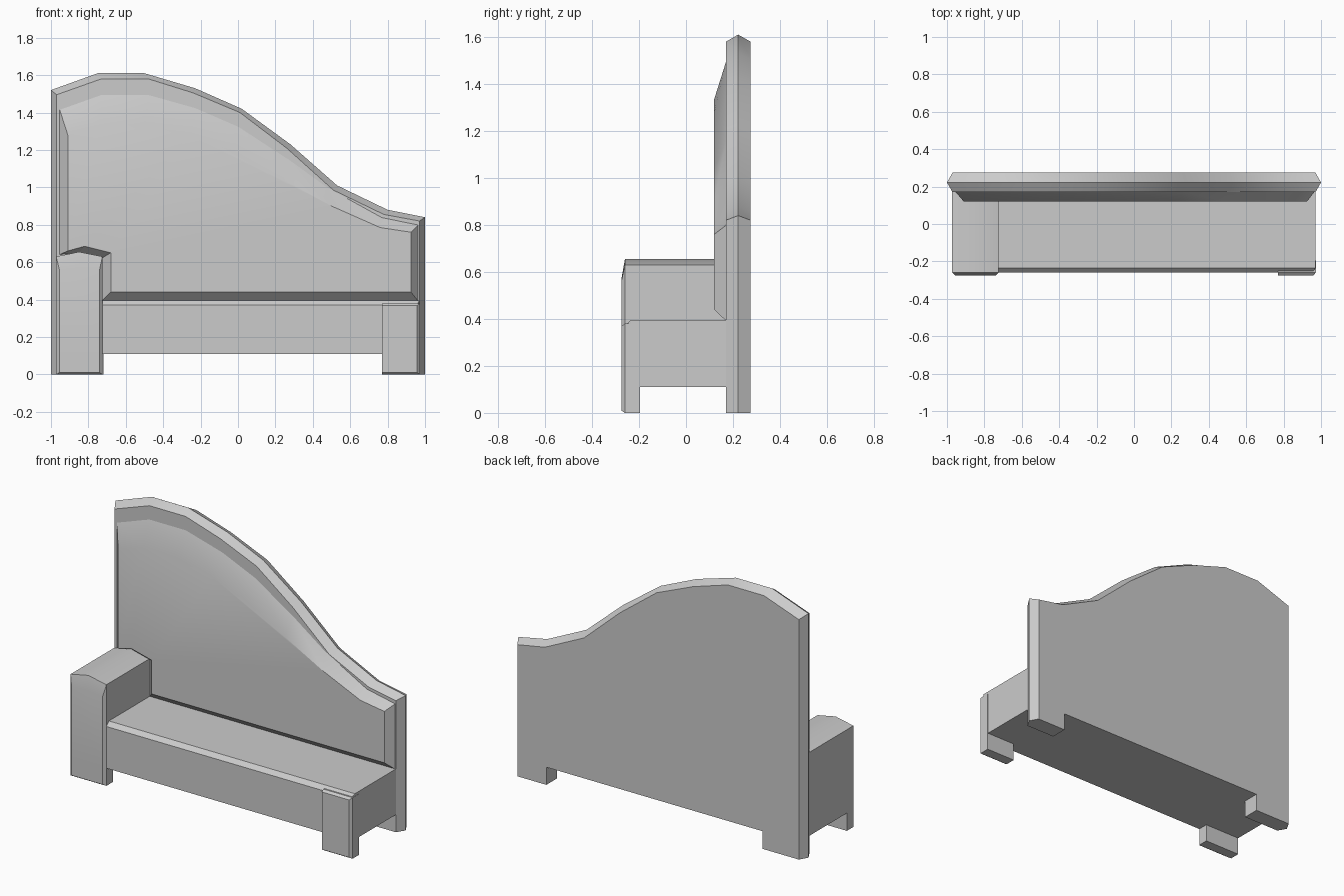
import bpy, bmesh, math

if "Cube" in bpy.data.objects:
    bpy.data.objects.remove(bpy.data.objects["Cube"])


def loft(name, sections):
    """Solid through matching (x, z) outlines, each given with its y."""
    bm = bmesh.new()
    rings = [[bm.verts.new((x, y, z)) for x, z in pts] for y, pts in sections]
    n = len(rings[0])
    for a, b in zip(rings, rings[1:]):
        for i in range(n):
            j = (i + 1) % n
            bm.faces.new((a[i], a[j], b[j], b[i]))
    bm.faces.new(rings[0])
    bm.faces.new(rings[-1])
    bmesh.ops.recalc_face_normals(bm, faces=bm.faces)
    mesh = bpy.data.meshes.new(name)
    bm.to_mesh(mesh)
    bm.free()
    ob = bpy.data.objects.new(name, mesh)
    bpy.context.collection.objects.link(ob)
    bpy.ops.object.select_all(action='DESELECT')
    ob.select_set(True)
    bpy.context.view_layer.objects.active = ob
    bpy.ops.object.shade_smooth_by_angle(angle=math.radians(25))
    return ob


def rect(x0, x1, z0, z1):
    return [(x0, z0), (x1, z0), (x1, z1), (x0, z1)]


# Sweeping back panel with a ridged rim and two rear feet
def back_outline(half, curve):
    return curve + [(half, 0), (0.77, 0), (0.77, 0.11),
                    (-0.72, 0.11), (-0.72, 0), (-half, 0)]


ridge = [(-1, 1.52), (-0.75, 1.61), (-0.5, 1.61), (-0.23, 1.53), (0.02, 1.42),
         (0.28, 1.23), (0.53, 1.01), (0.8, 0.88), (1, 0.84)]
rim = [(-0.97, 1.495), (-0.73, 1.58), (-0.48, 1.58), (-0.24, 1.505), (0.01, 1.40),
       (0.26, 1.21), (0.51, 0.985), (0.78, 0.855), (0.97, 0.82)]
loft("back_panel", [(0.17, back_outline(0.97, rim)),
                    (0.222, back_outline(1.0, ridge)),
                    (0.275, back_outline(0.97, rim))])

# Padded backrest, sloping edges, notched around the armrest
pad_edge = [(-0.955, 1.42), (-0.73, 1.50), (-0.48, 1.50), (-0.23, 1.43), (0, 1.33),
            (0.26, 1.16), (0.48, 1.0), (0.77, 0.84), (0.965, 0.80),
            (0.965, 0.39), (-0.73, 0.39), (-0.73, 0.62), (-0.85, 0.65), (-0.955, 0.64)]
pad_face = [(-0.91, 1.28), (-0.74, 1.335), (-0.50, 1.335), (-0.26, 1.28), (-0.02, 1.19),
            (0.24, 1.04), (0.50, 0.90), (0.76, 0.785), (0.925, 0.76),
            (0.925, 0.44), (-0.68, 0.44), (-0.68, 0.65), (-0.82, 0.685), (-0.91, 0.66)]
loft("back_cushion", [(0.172, pad_edge), (0.12, pad_face)])

# Seat with a softened front edge
loft("seat", [(-0.26, rect(-0.74, 0.955, 0.11, 0.37)),
              (-0.235, rect(-0.74, 0.97, 0.11, 0.395)),
              (0.18, rect(-0.74, 0.97, 0.11, 0.395))])


# Armrest with a shallow peaked top and chamfered front
def arm(x0, x1, side_z, peak_z):
    return [(x0, 0.11), (x1, 0.11), (x1, side_z), (-0.85, peak_z), (x0, side_z)]


loft("armrest", [(-0.275, arm(-0.955, -0.74, 0.56, 0.57)),
                 (-0.26, arm(-0.972, -0.725, 0.63, 0.655)),
                 (0.18, arm(-0.972, -0.725, 0.63, 0.655))])

# Front feet; the right one rises as a post over the seat front
for name, x0, x1, top, in0, in1, drop in (
        ("front_foot_left", -0.972, -0.725, 0.12, 0.017, 0.015, 0),
        ("front_post_right", 0.77, 0.972, 0.38, 0.0, 0.014, 0.012)):
    full = rect(x0, x1, 0, top)
    loft(name, [(-0.275, rect(x0 + in0, x1 - in1, 0.01, top - drop)),
                (-0.26, full), (-0.195, full)])
